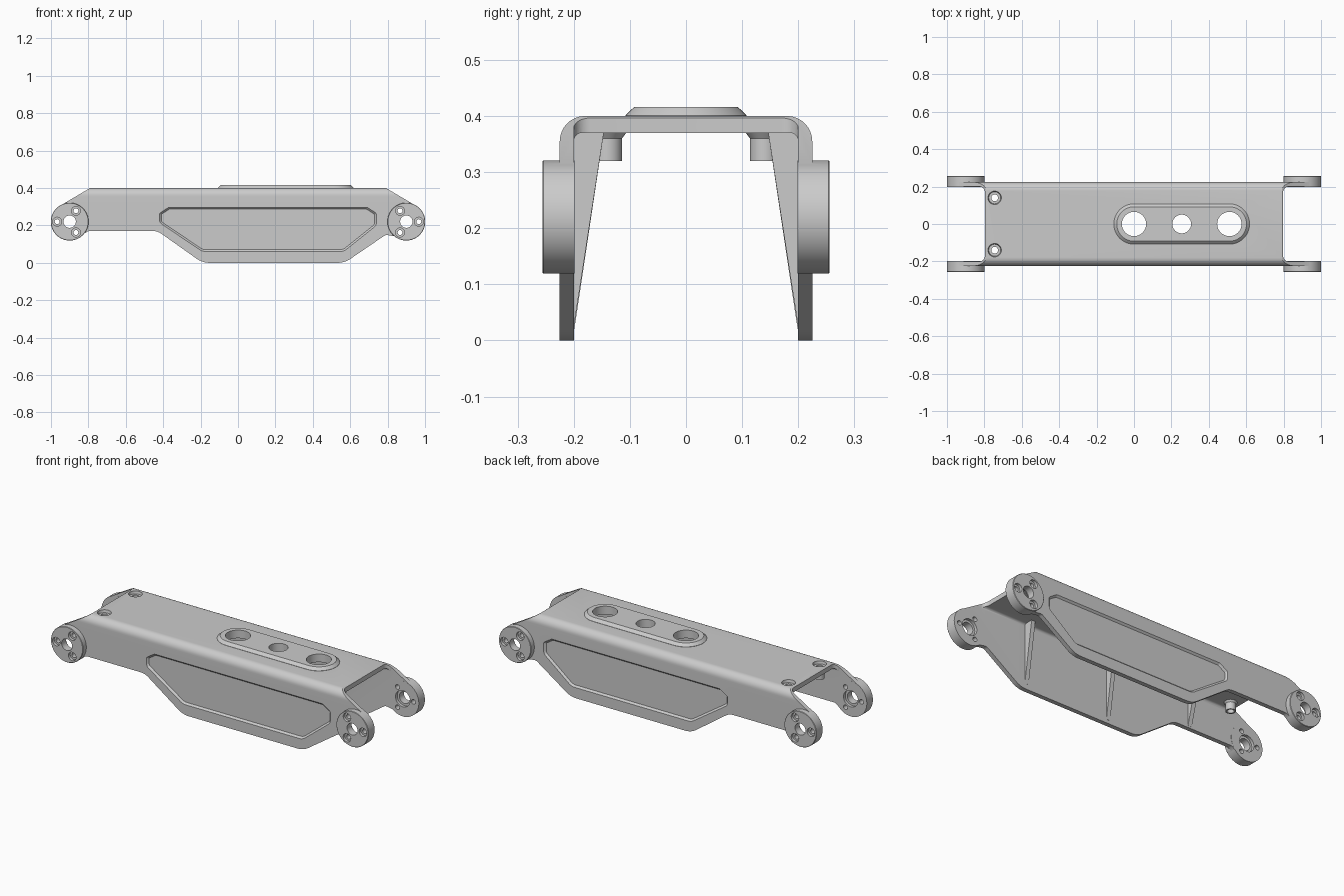
import bpy, bmesh, math
from mathutils import Vector

if "Cube" in bpy.data.objects:
    bpy.data.objects.remove(bpy.data.objects["Cube"])


def place(axis, u, v, w):
    return {'x': (w, u, v), 'y': (u, w, v), 'z': (u, v, w)}[axis]


def loft(name, axis, rings):
    """Solid through rings given as (points, position along axis)."""
    bm = bmesh.new()
    loops = [[bm.verts.new(place(axis, u, v, w)) for u, v in pts] for pts, w in rings]
    n = len(loops[0])
    for a, b in zip(loops, loops[1:]):
        for i in range(n):
            j = (i + 1) % n
            bm.faces.new((a[i], a[j], b[j], b[i]))
    bm.faces.new(loops[0])
    bm.faces.new(loops[-1])
    bmesh.ops.recalc_face_normals(bm, faces=bm.faces)
    me = bpy.data.meshes.new(name)
    bm.to_mesh(me)
    bm.free()
    ob = bpy.data.objects.new(name, me)
    bpy.context.collection.objects.link(ob)
    return ob


def circle(c, r, n=48):
    return [(c[0] + r * math.cos(2 * math.pi * i / n),
             c[1] + r * math.sin(2 * math.pi * i / n)) for i in range(n)]


def turned(name, axis, c, steps, n=48):
    return loft(name, axis, [(circle(c, r, n), w) for w, r in steps])


def rounded(pts, seg=8):
    """Polygon of (u, v, corner radius)."""
    out = []
    for i, (x, y, r) in enumerate(pts):
        p = Vector((x, y))
        if r == 0:
            out.append((x, y))
            continue
        a = (Vector(pts[i - 1][:2]) - p).normalized()
        b = (Vector(pts[(i + 1) % len(pts)][:2]) - p).normalized()
        half = a.angle(b) / 2
        c = p + (a + b).normalized() * r / math.sin(half)
        s = p + a * r / math.tan(half) - c
        e = p + b * r / math.tan(half) - c
        sweep = s.angle(e)
        for k in range(seg + 1):
            t = k / seg
            q = (s * math.sin((1 - t) * sweep) + e * math.sin(t * sweep)) / math.sin(sweep)
            out.append(tuple(c + q))
    return out


def inset(pts, d):
    """Shrink a clockwise polygon by d."""
    res = []
    for i, p in enumerate(pts):
        p = Vector(p)
        a = (p - Vector(pts[i - 1])).normalized()
        b = (Vector(pts[(i + 1) % len(pts)]) - p).normalized()
        m = (Vector((a.y, -a.x)) + Vector((b.y, -b.x))).normalized()
        res.append(tuple(p + m * d / max(0.5, m.dot(Vector((a.y, -a.x))))))
    return res


def combine(target, other, op):
    mod = target.modifiers.new(op, 'BOOLEAN')
    mod.operation, mod.object, mod.solver = op, other, 'EXACT'
    bpy.context.view_layer.objects.active = target
    bpy.ops.object.modifier_apply(modifier=mod.name)
    bpy.data.objects.remove(other)


# Inverted channel trimmed to the side outline
channel = rounded([(-.225, -.1, 0), (-.225, .4, .045), (.225, .4, .045), (.225, -.1, 0),
                   (.2, -.1, 0), (.2, .37, .015), (-.2, .37, .015), (-.2, -.1, 0)])
body = loft("link_arm_body", 'x', [(channel, -1.1), (channel, 1.1)])
side = rounded([(-.79, .4005, 0), (.79, .4005, 0), (.95, .306, 0), (.97, .19, 0),
                (.85, .14, 0), (.79, .15, .03), (.57, 0, .12), (-.19, 0, .12),
                (-.43, .17, .08), (-.80, .17, .03), (-.85, .14, 0), (-.97, .19, 0),
                (-.95, .306, 0)])
combine(body, loft("side_outline", 'y', [(side, -.4), (side, .4)]), 'INTERSECT')

# Open the fork at both ends
for s in (-1, 1):
    gap = rounded([(s * .797, -.2, .03), (s * .797, .2, .03), (s * 1.2, .2, 0), (s * 1.2, -.2, 0)])
    combine(body, loft("fork_gap", 'z', [(gap, -.1), (gap, .5)]), 'DIFFERENCE')

# Raised pad on the top
def stadium(r, n=24):
    arc = [math.pi / 2 - math.pi * i / n for i in range(n + 1)]
    return ([(.51 + r * math.cos(t), r * math.sin(t)) for t in arc]
            + [(-r * math.cos(t), -r * math.sin(t)) for t in arc])

combine(body, loft("top_pad", 'z', [(stadium(.108), .385), (stadium(.108), .401),
                                    (stadium(.098), .411), (stadium(.092), .416)]), 'UNION')

for s in (-1, 1):
    # Pivot bosses
    for e in (-1, 1):
        combine(body, turned("pivot_boss", 'y', (e * .9, .22),
                             [(s * .199, .101), (s * .254, .101), (s * .256, .099)], 64), 'UNION')
    # Inner stiffening ribs
    for x, low in ((-.53, .18), (0, .02), (.53, .03)):
        rib = [(s * .145, .38), (s * .21, .38), (s * .21, low), (s * .199, low)]
        combine(body, loft("rib", 'x', [(rib, x - .012), (rib, x + .012)]), 'UNION')
    # Screw posts under the top plate
    combine(body, turned("screw_post", 'z', (-.745, s * .14),
                         [(.32, .026), (.36, .026), (.372, .035), (.38, .035)]), 'UNION')

# Holes through the pad
for x, r in ((0, .065), (.255, .05), (.51, .065)):
    combine(body, turned("pad_hole", 'z', (x, 0), [(.3, r), (.5, r)]), 'DIFFERENCE')

panel = rounded([(-.42, .265, .015), (-.37, .297, .015), (.69, .297, .015), (.74, .265, .015),
                 (.74, .20, .03), (.565, .06, .06), (-.19, .06, .06), (-.42, .215, .03)])
for s in (-1, 1):
    # Recessed side panels
    combine(body, loft("side_recess", 'y', [(panel, s * .24), (panel, s * .2251),
                                            (inset(panel, .01), s * .215)]), 'DIFFERENCE')
    # Counterbored screw holes in the top
    combine(body, turned("screw_hole", 'z', (-.745, s * .14),
                         [(.45, .036), (.399, .036), (.385, .032), (.385, .018), (.28, .018)], 32),
            'DIFFERENCE')
    # Pivot bore and three bolt holes per boss
    for e in (-1, 1):
        combine(body, turned("pivot_bore", 'y', (e * .9, .22),
                             [(s * .15, .046), (s * .215, .046), (s * .215, .033), (s * .3, .033)]),
                'DIFFERENCE')
        for k in range(3):
            a = 2 * math.pi * k / 3
            c = (e * (.9 + .067 * math.cos(a)), .22 + .067 * math.sin(a))
            combine(body, turned("bolt_hole", 'y', c,
                                 [(s * .3, .024), (s * .24, .024), (s * .24, .013), (s * .15, .013)], 24),
                    'DIFFERENCE')

# Smooth shading with crisp edges
bpy.ops.object.select_all(action='DESELECT')
body.select_set(True)
bpy.context.view_layer.objects.active = body
bpy.ops.object.shade_smooth_by_angle(angle=math.radians(30))
